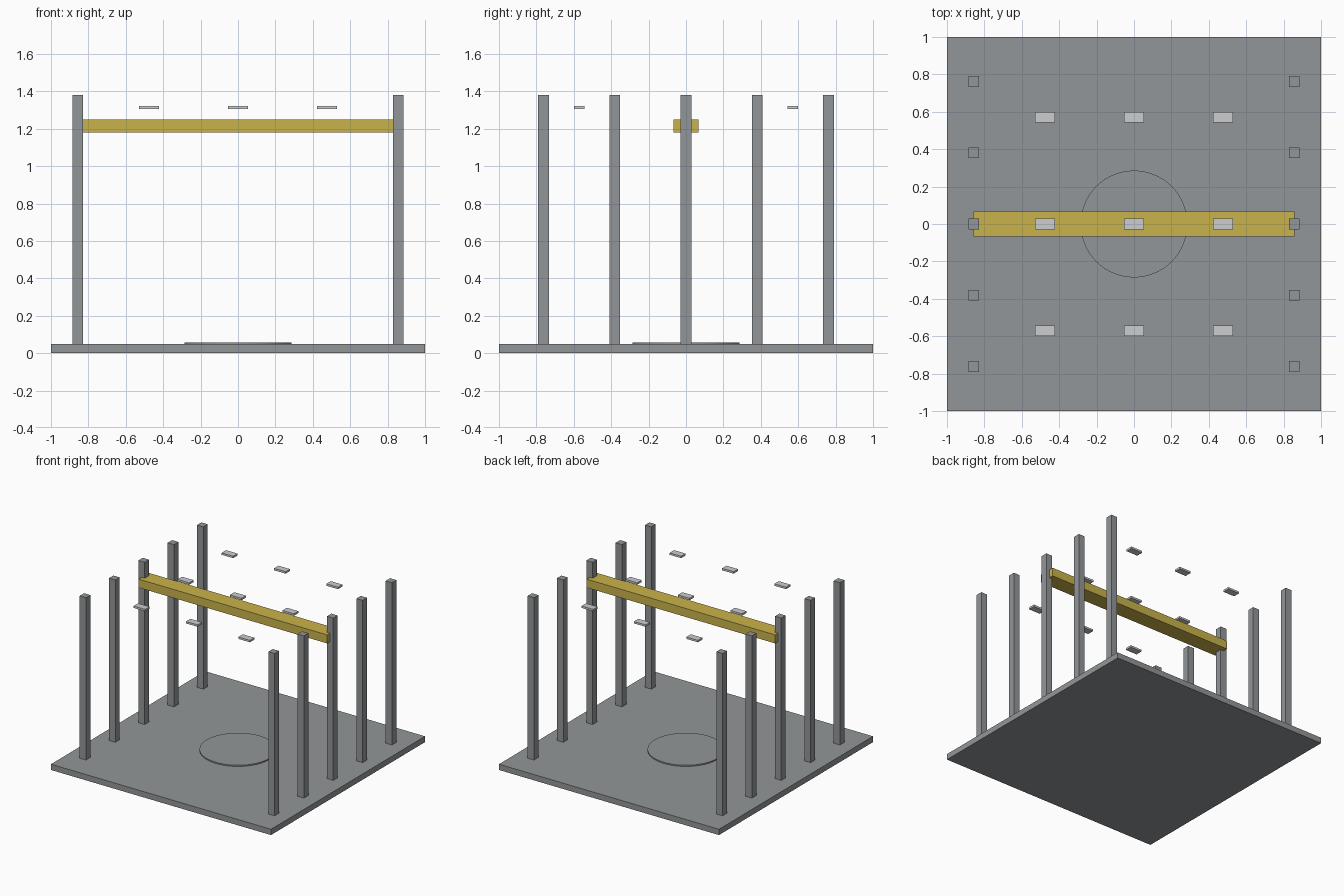
import bpy
from mathutils import Vector

default_cube = bpy.data.objects.get("Cube")
if default_cube:
    bpy.data.objects.remove(default_cube, do_unlink=True)


def make_material(name, rgb):
    mat = bpy.data.materials.new(name)
    mat.use_nodes = True
    colour = (*rgb, 1.0)
    mat.diffuse_color = colour
    mat.node_tree.nodes["Principled BSDF"].inputs["Base Color"].default_value = colour
    return mat


grey = make_material("concrete grey", (0.29, 0.305, 0.315))
yellow = make_material("crane yellow", (0.59, 0.45, 0.07))
pale = make_material("lamp pale grey", (0.6, 0.61, 0.62))


def finish(name, mat):
    obj = bpy.context.object
    obj.name = obj.data.name = name
    obj.data.materials.append(mat)
    return obj


def box(name, low, high, mat):
    """Axis-aligned box between two opposite corners."""
    low, high = Vector(low), Vector(high)
    bpy.ops.mesh.primitive_cube_add(size=1, location=(low + high) / 2)
    size = high - low
    for v in bpy.context.object.data.vertices:
        v.co = v.co * size
    return finish(name, mat)


UNIT = 2 / 21        # layout module
FLOOR = UNIT / 2     # top of the slab

# Floor slab and the low round pad at its centre
box("floor_slab", (-1, -1, 0), (1, 1, FLOOR), grey)
PAD = 0.01
bpy.ops.mesh.primitive_cylinder_add(vertices=64, radius=3 * UNIT, depth=PAD,
                                    location=(0, 0, FLOOR + PAD / 2))
finish("round_pad", grey)
bpy.ops.object.shade_smooth_by_angle()

# Two rows of columns
half = 0.3 * UNIT
for side, label in ((1, "left"), (-1, "right")):
    for i, row in enumerate((-8, -4, 0, 4, 8), 1):
        x, y = side * 9 * UNIT, row * UNIT
        box(f"{label}_column_{i}", (x - half, y - half, FLOOR),
            (x + half, y + half, FLOOR + 14 * UNIT), grey)

# Overhead beam spanning between the middle columns
box("overhead_beam", (-9 * UNIT, -0.7 * UNIT, 1.18),
    (9 * UNIT, 0.7 * UNIT, 1.25), yellow)

# Grid of hanging lamps
for col in (-5, 0, 5):
    for row in (-6, 0, 6):
        x, y = col * UNIT, row * UNIT
        box("ceiling_lamp", (x - 0.0525, y - half, 1.305),
            (x + 0.0525, y + half, 1.321), pale)
